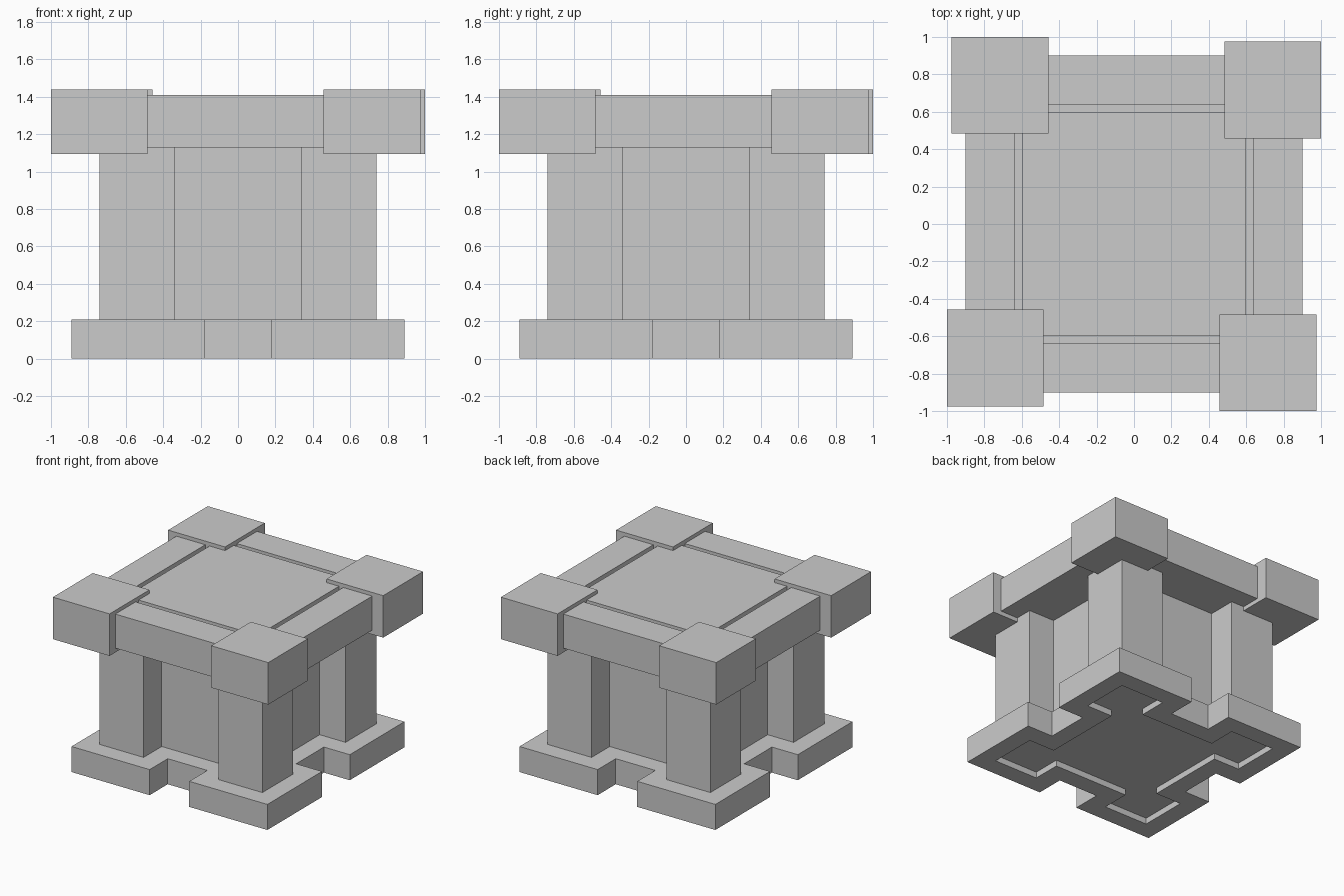
import bpy, bmesh
from mathutils import Matrix
from math import pi

if "Cube" in bpy.data.objects:
    bpy.data.objects.remove(bpy.data.objects["Cube"])


def outline(quarter):
    """Repeat a first-quadrant run of points around the centre."""
    pts, q = [], quarter
    for _ in range(4):
        pts += q
        q = [(-y, x) for x, y in q]
    return pts


def lobed(notch, inner, outer):
    """Square plan with four protruding corner blocks."""
    return outline([(notch, inner), (outer, inner), (outer, outer),
                    (inner, outer), (inner, notch)])


def square(h):
    return outline([(h, h)])


def finish(name, bm):
    bmesh.ops.recalc_face_normals(bm, faces=bm.faces)
    mesh = bpy.data.meshes.new(name)
    bm.to_mesh(mesh)
    bm.free()
    obj = bpy.data.objects.new(name, mesh)
    bpy.context.collection.objects.link(obj)
    return obj


def loft(name, rings, closed=False):
    """Join (outline, height) rings; cap the ends or close into a loop."""
    bm = bmesh.new()
    loops = [[bm.verts.new((x, y, z)) for x, y in pts] for pts, z in rings]
    pairs = list(zip(loops, loops[1:]))
    if closed:
        pairs.append((loops[-1], loops[0]))
    else:
        bm.faces.new(loops[0])
        bm.faces.new(loops[-1])
    n = len(loops[0])
    for a, b in pairs:
        for i in range(n):
            j = (i + 1) % n
            bm.faces.new((a[i], a[j], b[j], b[i]))
    return finish(name, bm)


def box(name, lo, hi, turn):
    bm = bmesh.new()
    bmesh.ops.create_cube(bm, size=1)
    for v in bm.verts:
        v.co = [(a + b) / 2 + c * (b - a) for a, b, c in zip(lo, hi, v.co)]
    bm.transform(Matrix.Rotation(turn, 4, 'Z'))
    return finish(name, bm)


body_plan = lobed(0.505, 0.34, 0.74)
base_plan = lobed(0.655, 0.18, 0.89)

# Foot skirt wrapped around the tower body
loft("base_skirt", [(body_plan, 0.0), (base_plan, 0.0),
                    (base_plan, 0.21), (body_plan, 0.21)], closed=True)

# Recessed walls and corner columns, raised slightly off the ground
loft("tower_body", [(body_plan, 0.05), (body_plan, 1.13)])

# Top slab: rim beams and centre platform separated by a groove
loft("top_platform", [(square(0.90), 1.13), (square(0.90), 1.41),
                      (square(0.637), 1.41), (square(0.637), 1.37),
                      (square(0.598), 1.37), (square(0.598), 1.41)])

# Corner blocks, slightly off-centre in a pinwheel arrangement
for i, place in enumerate(("front_left", "front_right", "back_right", "back_left")):
    box(place + "_corner_block", (-1.0, -0.975, 1.095), (-0.485, -0.457, 1.44),
        i * pi / 2)
